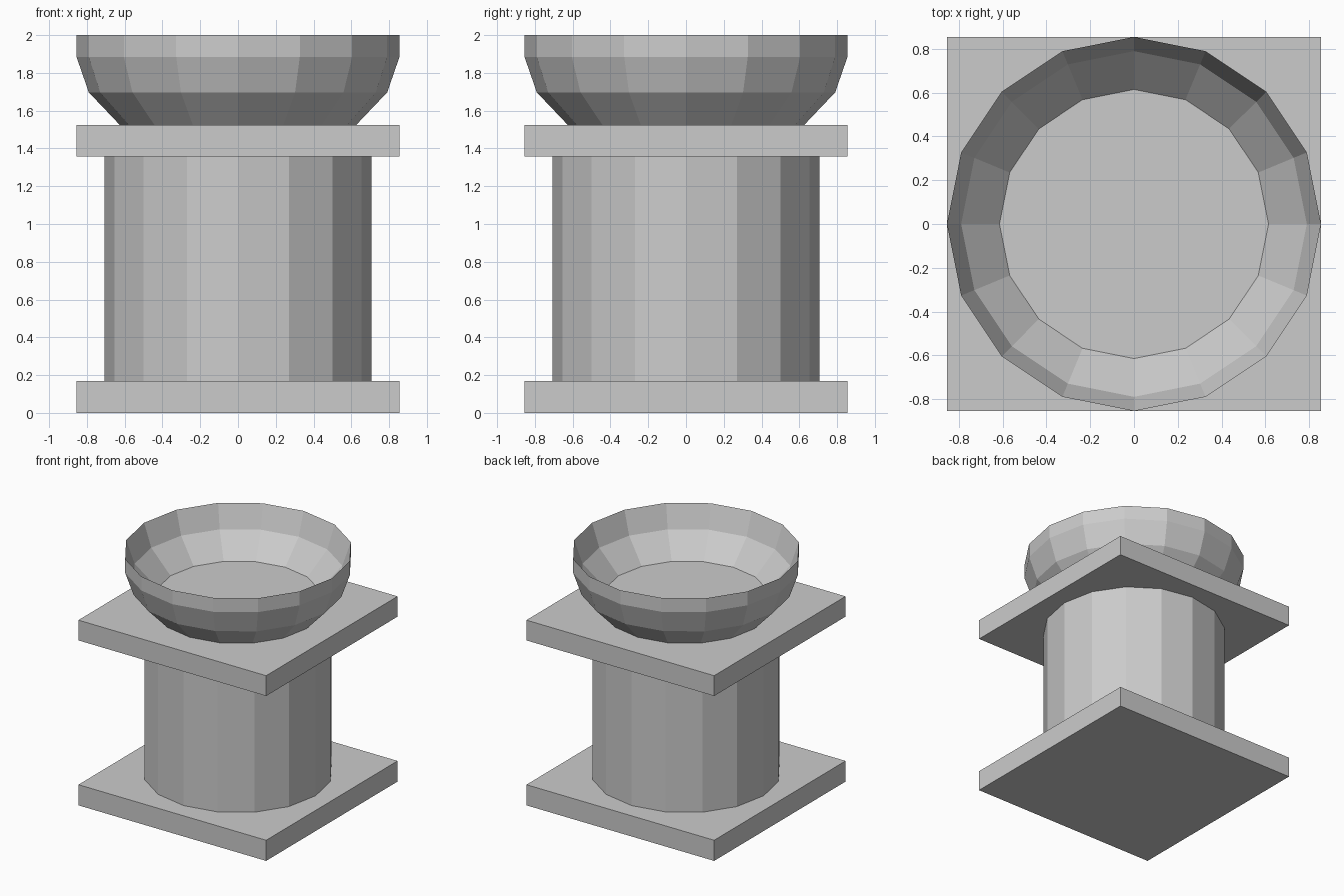
import bpy
import bmesh
from math import cos, sin, tau

cube = bpy.data.objects.get("Cube")
if cube:
    bpy.data.objects.remove(cube, do_unlink=True)

SIDES = 16

stone = bpy.data.materials.new("grey_stone")
stone.use_nodes = True
grey = (0.6, 0.6, 0.6, 1)
stone.diffuse_color = grey
stone.node_tree.nodes["Principled BSDF"].inputs["Base Color"].default_value = grey


def add_object(name, bm):
    mesh = bpy.data.meshes.new(name)
    bm.to_mesh(mesh)
    bm.free()
    mesh.materials.append(stone)
    obj = bpy.data.objects.new(name, mesh)
    bpy.context.collection.objects.link(obj)
    return obj


def slab(name, bottom, top, half):
    bm = bmesh.new()
    bmesh.ops.create_cube(bm, size=1)
    for v in bm.verts:
        v.co.x *= 2 * half
        v.co.y *= 2 * half
        v.co.z = top if v.co.z > 0 else bottom
    return add_object(name, bm)


def lathe(name, profile):
    """Closed faceted solid from (radius, height) pairs, capped at both ends."""
    bm = bmesh.new()
    rings = [[bm.verts.new((r * cos(tau * i / SIDES), r * sin(tau * i / SIDES), z))
              for i in range(SIDES)] for r, z in profile]
    for low, high in zip(rings, rings[1:]):
        for i in range(SIDES):
            j = (i + 1) % SIDES
            bm.faces.new((low[i], low[j], high[j], high[i]))
    bm.faces.new(rings[0][::-1])
    bm.faces.new(rings[-1])
    return add_object(name, bm)


# Square base and capital around a round column
slab("base_slab", 0, 0.17, 0.855)
lathe("column", [(0.707, 0.17), (0.707, 1.358)])
slab("top_slab", 1.358, 1.525, 0.855)

# Bowl sunk slightly into the top slab; the hollow repeats the outside, raised
WALL = 0.115
outside = [(0.615, 1.513), (0.79, 1.697), (0.855, 2 - WALL)]
hollow = [(r, z + WALL) for r, z in reversed(outside)]
lathe("bowl", outside + hollow)
